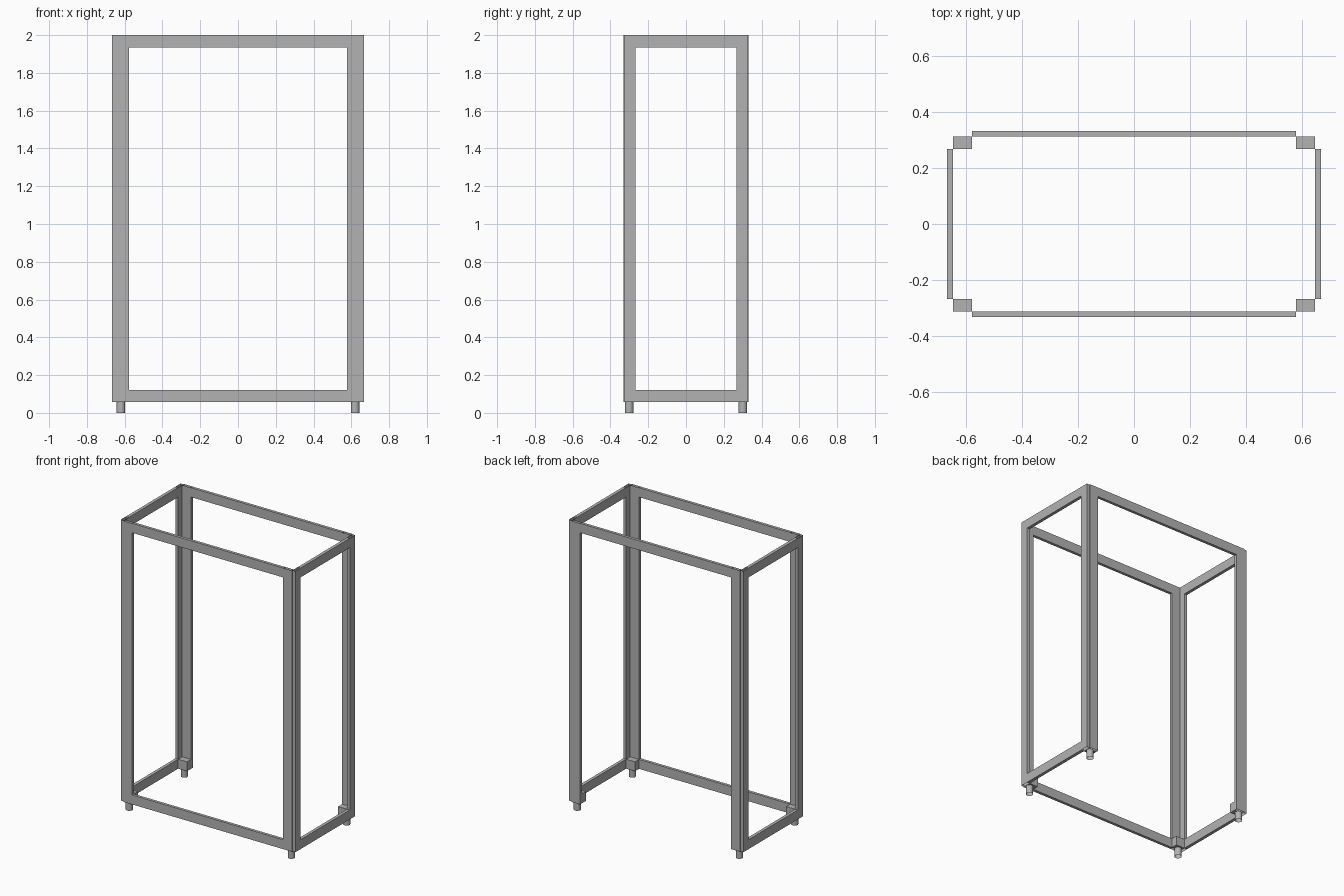
import bpy, bmesh

if "Cube" in bpy.data.objects:
    bpy.data.objects.remove(bpy.data.objects["Cube"])

X_OUT, X_IN, X_EDGE = 0.667, 0.645, 0.578   # outer face, plate inner face, post inner edge
Y_OUT, Y_IN, Y_EDGE = 0.332, 0.312, 0.268
Y_SIDE = 0.326                              # side plates stop just short of the front face
Z_BASE, Z_TOP, RAIL = 0.057, 2.0, 0.065

grey = bpy.data.materials.new("dark_grey")
grey.diffuse_color = (0.45, 0.45, 0.45, 1)
grey.use_nodes = True
grey.node_tree.nodes["Principled BSDF"].inputs["Base Color"].default_value = grey.diffuse_color


def finish(name, bm):
    bmesh.ops.recalc_face_normals(bm, faces=bm.faces)
    mesh = bpy.data.meshes.new(name)
    bm.to_mesh(mesh)
    bm.free()
    mesh.materials.append(grey)
    obj = bpy.data.objects.new(name, mesh)
    bpy.context.collection.objects.link(obj)
    return obj


def box(name, xs, ys, zs, open_ends=False):
    bm = bmesh.new()
    bmesh.ops.create_cube(bm, size=1)
    for v in bm.verts:
        v.co = [(r[0] + r[1]) / 2 + c * abs(r[1] - r[0])
                for r, c in zip((xs, ys, zs), v.co)]
    bm.normal_update()
    if open_ends:
        caps = [f for f in bm.faces if abs(f.normal.z) > 0.9]
        bmesh.ops.delete(bm, geom=caps, context='FACES_ONLY')
    return finish(name, bm)


def foot(name, x, y):
    # Open tube
    bm = bmesh.new()
    bmesh.ops.create_cone(bm, cap_ends=False, segments=24,
                          radius1=0.023, radius2=0.023, depth=Z_BASE)
    bmesh.ops.translate(bm, verts=bm.verts, vec=(x, y, Z_BASE / 2))
    obj = finish(name, bm)
    for p in obj.data.polygons:
        p.use_smooth = True


low = (Z_BASE, Z_BASE + RAIL)
high = (Z_TOP - RAIL, Z_TOP)

# Corner posts: two hollow, open-ended plates forming an L, with a foot block inside
for sx, side in ((-1, "left"), (1, "right")):
    for sy, end in ((-1, "front"), (1, "back")):
        tag = f"{end}_{side}"
        box(f"post_face_{tag}", (sx * X_EDGE, sx * X_IN), (sy * Y_IN, sy * Y_OUT),
            (Z_BASE, Z_TOP), open_ends=True)
        box(f"post_side_{tag}", (sx * X_IN, sx * X_OUT), (sy * Y_EDGE, sy * Y_SIDE),
            (Z_BASE, Z_TOP), open_ends=True)
        box(f"foot_block_{tag}", (sx * X_EDGE, sx * X_IN), (sy * Y_EDGE, sy * Y_IN), low)
        foot(f"foot_{tag}", sx * 0.62, sy * 0.301)

# Side rails, top and bottom
for sx, side in ((-1, "left"), (1, "right")):
    for zs, level in ((low, "bottom"), (high, "top")):
        box(f"{level}_rail_{side}", (sx * X_IN, sx * X_OUT), (-Y_EDGE, Y_EDGE), zs)

# Long rails: the back has no bottom rail
for sy, zs, name in ((-1, low, "bottom_rail_front"), (-1, high, "top_rail_front"),
                     (1, high, "top_rail_back")):
    box(name, (-X_EDGE, X_EDGE), (sy * Y_IN, sy * Y_OUT), zs)
